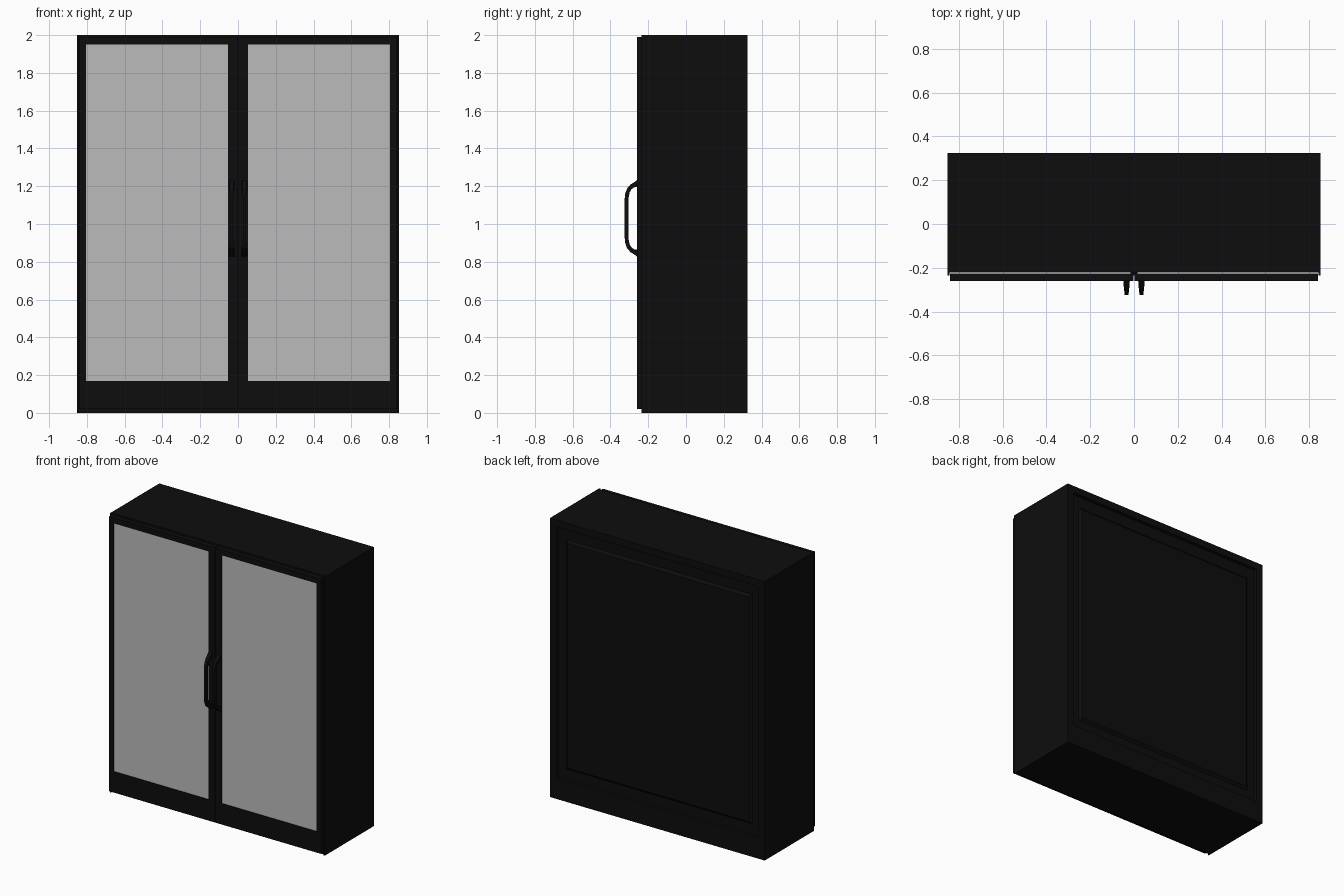
import bpy, bmesh
from mathutils import Vector

if "Cube" in bpy.data.objects:
    bpy.data.objects.remove(bpy.data.objects["Cube"])


def mat(name, rgb):
    m = bpy.data.materials.new(name)
    m.diffuse_color = (*rgb, 1)
    m.use_nodes = True
    m.node_tree.nodes["Principled BSDF"].inputs["Base Color"].default_value = m.diffuse_color
    return m


BLACK = mat("black_metal", (0.004, 0.004, 0.004))
GLASS = mat("grey_glass", (0.50, 0.50, 0.50))


def finish(name, bm, material):
    bmesh.ops.recalc_face_normals(bm, faces=bm.faces)
    me = bpy.data.meshes.new(name)
    bm.to_mesh(me)
    bm.free()
    ob = bpy.data.objects.new(name, me)
    me.materials.append(material)
    bpy.context.collection.objects.link(ob)
    return ob


def box(name, x, y, z, material=BLACK):
    bm = bmesh.new()
    bmesh.ops.create_cube(bm, size=1)
    for v in bm.verts:
        v.co = Vector([(r[0] + r[1]) / 2 + c * (r[1] - r[0])
                       for r, c in zip((x, y, z), v.co)])
    return finish(name, bm, material)


def span(s, a, b):
    return tuple(sorted((s * a, s * b)))


# Carcass panels
box("top_panel", (-0.85, 0.85), (-0.222, 0.325), (1.95, 2.0))
box("plinth", (-0.85, 0.85), (-0.222, 0.325), (0.0, 0.15))
for s, side in ((-1, "left"), (1, "right")):
    box(side + "_side_panel", span(s, 0.80, 0.852), (-0.222, 0.325), (0.0, 2.0))
    box(side + "_front_lip", span(s, 0.843, 0.852), (-0.235, -0.222), (0.0, 2.0))
box("back_panel", (-0.80, 0.80), (0.28, 0.30), (0.15, 1.95))

# Raised bevelled field on the back
field = box("back_raised_field", (-0.75, 0.75), (0.29, 0.315), (0.21, 1.88))
for v in field.data.vertices:
    if v.co.y > 0.3:
        v.co.x *= 0.96
        v.co.z += 0.03 if v.co.z < 1 else -0.03

# Cover strip behind the meeting edge of the doors
box("door_stop", (-0.015, 0.015), (-0.235, -0.21), (0.02, 1.98))


def door(s, side):
    # Frame cut from a front rectangle with an opening, then given depth
    x0, x1, z0, z1 = 0.002, 0.84, 0.02, 1.99
    gx0, gx1, gz0, gz1 = 0.052, 0.805, 0.17, 1.95
    y0, y1 = -0.26, -0.226
    bm = bmesh.new()
    rings = []
    for y in (y0, y1):
        for a, b, c, d in ((x0, x1, z0, z1), (gx0, gx1, gz0, gz1)):
            rings.append([bm.verts.new((s * x, y, z))
                          for x, z in ((a, c), (b, c), (b, d), (a, d))])
    for p, q in ((0, 1), (2, 3), (0, 2), (1, 3)):
        for i in range(4):
            j = (i + 1) % 4
            bm.faces.new((rings[p][i], rings[p][j], rings[q][j], rings[q][i]))
    finish(side + "_door_frame", bm, BLACK)
    box(side + "_door_glass", span(s, gx0, gx1), (-0.255, -0.245), (gz0, gz1), GLASS)


# Handle profile: outer point, inner point (y, z from middle), half width
HALF = [((-0.255, 0.205), (-0.255, 0.165), 0.015),
        ((-0.272, 0.193), (-0.272, 0.165), 0.014),
        ((-0.295, 0.178), (-0.288, 0.155), 0.012),
        ((-0.312, 0.158), (-0.298, 0.138), 0.010),
        ((-0.322, 0.130), (-0.303, 0.115), 0.009),
        ((-0.325, 0.100), (-0.305, 0.095), 0.008)]


def handle(s, side):
    mid = 1.03
    path = [(o, i, w, 1) for o, i, w in HALF] + [(o, i, w, -1) for o, i, w in HALF[::-1]]
    bm = bmesh.new()
    rings = []
    for o, i, w, f in path:
        rings.append([bm.verts.new((s * 0.034 + dx, p[0], mid + f * p[1]))
                      for dx, p in ((-w, o), (w, o), (w, i), (-w, i))])
    for a, b in zip(rings, rings[1:]):
        for k in range(4):
            n = (k + 1) % 4
            bm.faces.new((a[k], a[n], b[n], b[k]))
    bm.faces.new(rings[0])
    bm.faces.new(rings[-1])
    finish(side + "_handle", bm, BLACK)


for s, side in ((-1, "left"), (1, "right")):
    door(s, side)
    handle(s, side)
